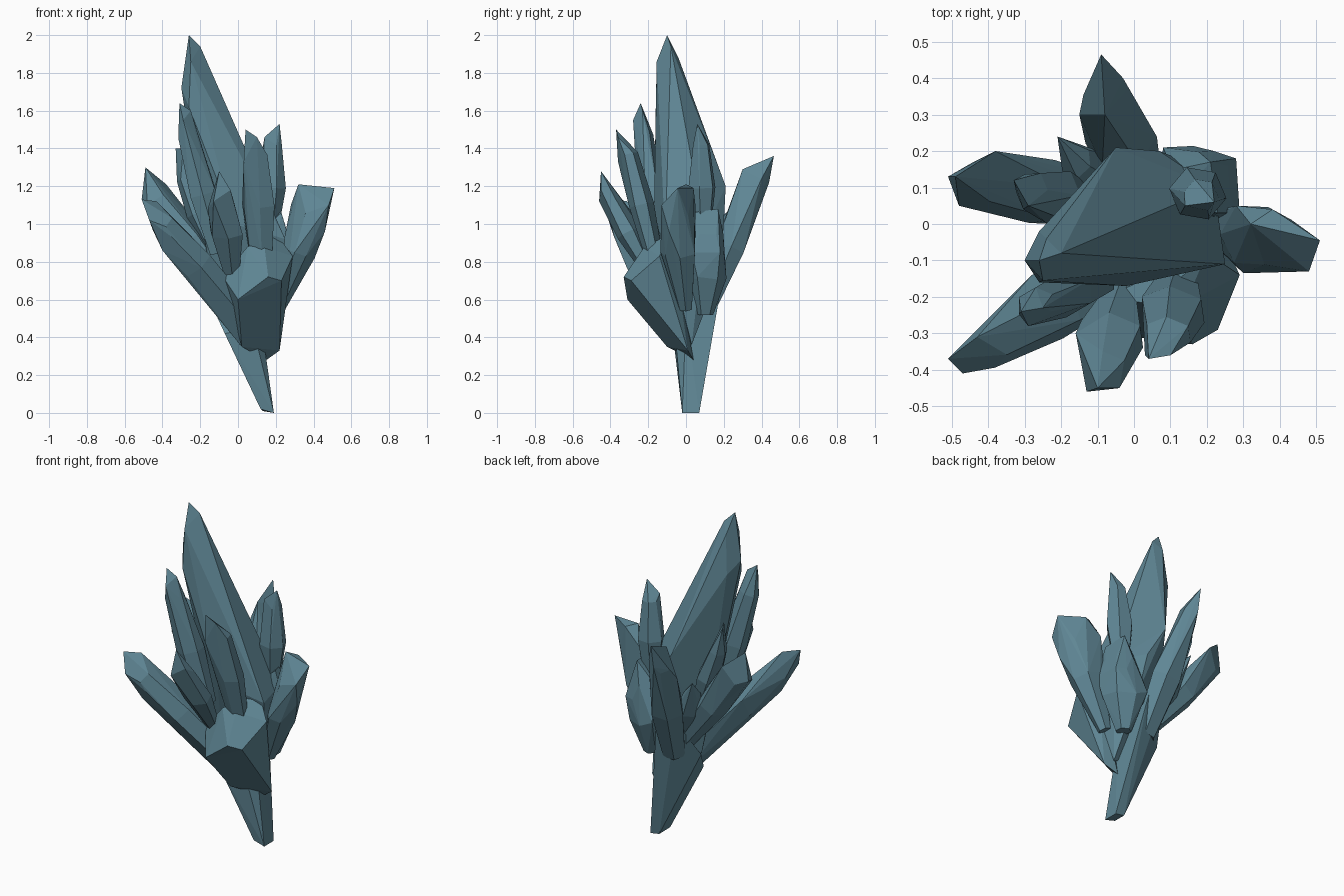
import bpy, bmesh, math
from mathutils import Vector

stone = bpy.data.materials.new("slate teal crystal")
stone.diffuse_color = (0.115, 0.24, 0.30, 1)


def hull(name, points):
    """Flat-faceted convex solid around a few corner points."""
    bm = bmesh.new()
    for p in points:
        bm.verts.new(p)
    bmesh.ops.convex_hull(bm, input=bm.verts[:])
    loose = [v for v in bm.verts if not v.link_faces]
    bmesh.ops.delete(bm, geom=loose, context='VERTS')
    bmesh.ops.dissolve_limit(bm, angle_limit=math.radians(2),
                             verts=bm.verts[:], edges=bm.edges[:])
    bmesh.ops.recalc_face_normals(bm, faces=bm.faces[:])
    me = bpy.data.meshes.new(name)
    bm.to_mesh(me)
    bm.free()
    me.materials.append(stone)
    ob = bpy.data.objects.new(name, me)
    bpy.context.collection.objects.link(ob)
    return ob


def crystal(name, base, head, ru, rv, *tips, sides=6, foot=0.4, top=0.7,
            belly=0.6, roll=0.3):
    """Spindle along base-head: narrow foot, wide belly, cut head, extra corners."""
    b, h = Vector(base), Vector(head)
    axis = (h - b).normalized()
    u = axis.cross(Vector((0, 0, 1))).normalized()
    v = u.cross(axis)
    pts = [Vector(t) for t in tips]
    for t, k in ((0, foot), (belly, 1), (1, top)):
        for i in range(sides):
            a = roll + math.tau * i / sides
            pts.append(b.lerp(h, t) + k * (ru * math.cos(a) * u + rv * math.sin(a) * v))
    hull(name, pts)


# main leaning crystal
hull("main_crystal", [
    (.03, 0, .42), (.17, .03, .36), (-.12, .02, .55), (.25, -.11, .92),
    (.22, .1, .95), (.07, .2, 1.0), (.12, .18, .75), (-.05, .21, 1.2),
    (-.02, -.17, 1.0), (-.26, -.02, 1.65), (-.3, -.1, 1.72),
    (-.26, -.16, 1.62), (-.25, -.155, 1.86), (-.24, -.04, 1.88),
    (-.2, -.08, 1.94), (-.26, -.1, 2.0)])

# narrow stem leaning back and left from the ground
hull("stem_crystal", [
    (.12, -.02, .02), (.19, -.02, 0), (.19, .07, 0), (.13, .07, .01),
    (-.07, -.07, .42), (-.13, .04, .55), (-.06, .18, .78), (.06, .2, .75),
    (.12, .0, .5), (.08, -.06, .45)])

# broad low crystal at the front right
hull("front_block_crystal", [
    (.02, -.1, .35), (.22, .01, .33), (.15, .04, .28), (0, -.31, .6),
    (.23, -.29, .7), (.16, -.33, .72), (-.08, -.2, .72), (.05, -.22, .88),
    (.14, -.22, .88), (.29, -.14, .83), (.2, -.08, .95)])

# outward leaning crystals
crystal("right_crystal", (.21, .0, .55), (.395, -.05, 1.05), .09, .09,
        (.51, -.045, 1.19), (.32, 0, 1.21), (.48, -.13, 1.1), (.38, .04, 1.19),
        (.46, -.09, .96), (.3, -.135, .85), (.28, .05, 1.1), top=.8)
crystal("back_crystal", (.01, .1, .55), (-.08, .36, 1.19), .1, .085,
        (-.09, .465, 1.36), (-.08, .3, 1.29), (-.03, .4, 1.24),
        (-.09, .44, 1.22), (-.15, .3, 1.12), top=.6, belly=.5, foot=.7)
crystal("front_left_crystal", (.05, -.07, .47), (-.4, -.335, 1.0), .09, .095,
        (-.51, -.37, 1.13), (-.43, -.31, 1.12), (-.47, -.41, 1.02),
        (.02, -.08, .35), (-.4, -.34, .86), (-.35, -.38, .93),
        (-.28, -.14, .85), foot=.9)
crystal("back_left_crystal", (.0, .05, .58), (-.42, .115, 1.13), .095, .085,
        (-.49, .13, 1.3), (-.51, .13, 1.13), (-.48, .05, 1.1),
        (-.38, .2, 1.21), foot=.6)
crystal("front_crystal", (-.03, -.17, .7), (-.08, -.39, 1.12), .095, .065,
        (-.1, -.45, 1.28), (-.13, -.46, 1.12), (-.04, -.45, 1.18),
        (-.16, -.3, 1.08))

# upright crystals hugging the main one
crystal("back_right_crystal", (.16, .1, .52), (.185, .11, .95), .11, .11,
        (.21, .17, 1.08), (.23, .03, 1.06), (.08, .21, .75), (.28, .06, .72),
        (.28, .18, .85), (.22, .2, .85), (.29, .03, .85), belly=.45, top=.8)
crystal("tall_right_crystal", (.16, .09, .85), (.185, .08, 1.42), .075, .08,
        (.22, .06, 1.53), (.14, .05, 1.46), top=.6)
crystal("tall_front_crystal", (.12, -.17, .83), (.095, -.3, 1.37), .095, .065,
        (.04, -.37, 1.5), (.1, -.36, 1.46), (.03, -.36, 1.33), foot=.7, belly=.5)
crystal("tall_left_crystal", (-.1, -.16, .85), (-.27, -.22, 1.47), .065, .08,
        (-.31, -.24, 1.64), (-.25, -.23, 1.6), (-.29, -.28, 1.55), belly=.5,
        foot=.7)
crystal("left_crystal", (-.1, .05, .78), (-.28, .09, 1.24), .08, .065,
        (-.33, .12, 1.4), (-.29, .05, 1.4))
crystal("small_back_left_crystal", (-.05, .1, .68), (-.16, .17, .98), .07, .065,
        (-.21, .24, 1.08))
